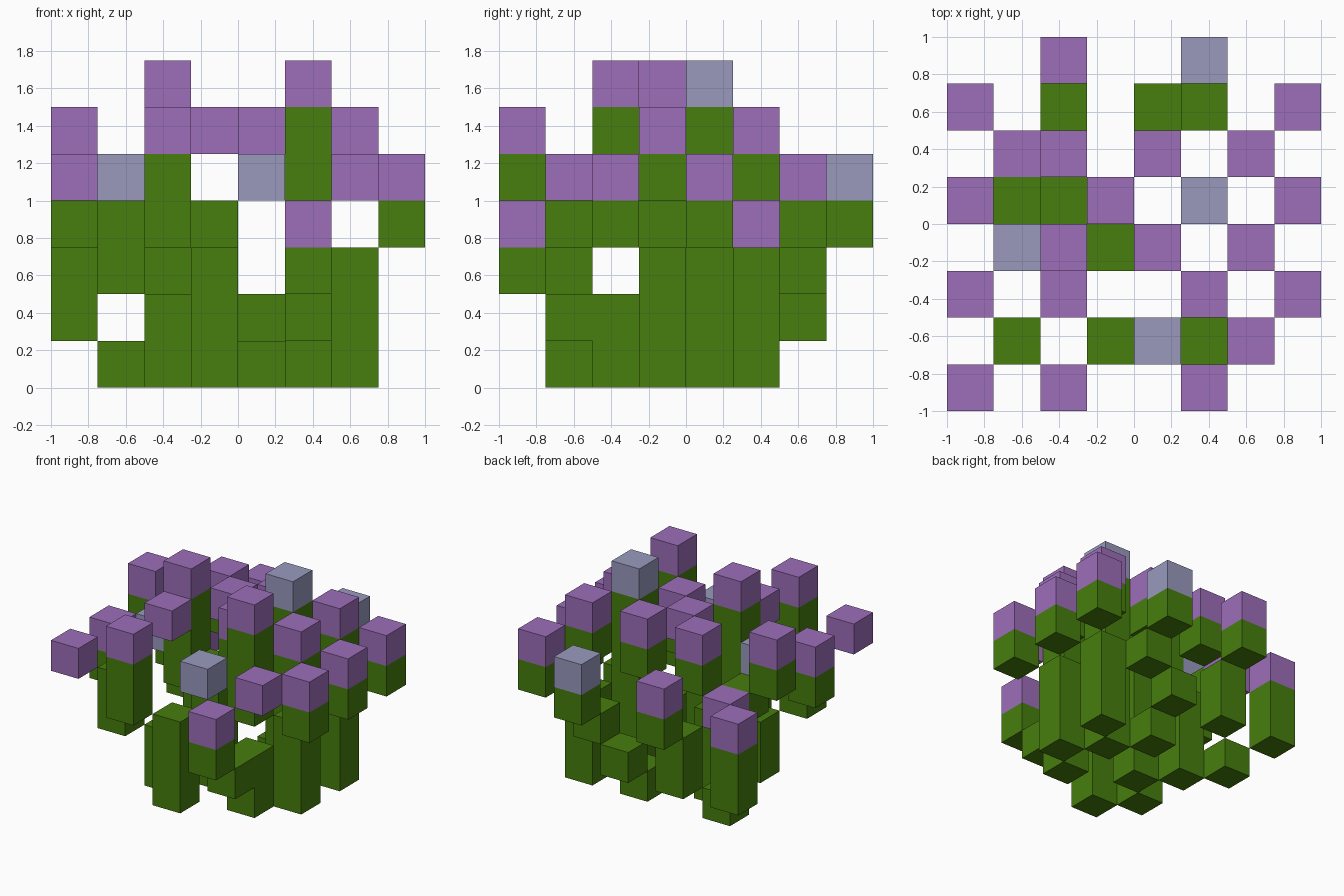
import bpy, bmesh
from mathutils import Matrix

cube = bpy.data.objects.get("Cube")
if cube:
    bpy.data.objects.remove(cube, do_unlink=True)

CELL = 0.25  # edge of one block


def material(name, rgb):
    mat = bpy.data.materials.new(name)
    mat.use_nodes = True
    mat.diffuse_color = (*rgb, 1)
    bsdf = next(n for n in mat.node_tree.nodes if n.type == 'BSDF_PRINCIPLED')
    bsdf.inputs["Base Color"].default_value = (*rgb, 1)
    bsdf.inputs["Roughness"].default_value = 0.9
    return mat


green = material("leaf_green", (0.063, 0.209, 0.0044))
purple = material("blossom_purple", (0.337, 0.156, 0.491))
pale = material("blossom_pale_blue", (0.319, 0.323, 0.515))


def columns(name, cols, mat):
    """One object of upright block columns: (column, row, lowest level, height)."""
    bm = bmesh.new()
    for i, j, k, n in cols:
        centre = Matrix.Translation((-1 + CELL * (i + 0.5),
                                     -1 + CELL * (j + 0.5),
                                     CELL * (k + n / 2)))
        size = Matrix.Diagonal((CELL, CELL, CELL * n, 1))
        bmesh.ops.create_cube(bm, size=1, matrix=centre @ size)
    mesh = bpy.data.meshes.new(name)
    bm.to_mesh(mesh)
    bm.free()
    mesh.materials.append(mat)
    obj = bpy.data.objects.new(name, mesh)
    bpy.context.collection.objects.link(obj)


# Stems that stand on the ground: column, row, height
ground = [(3, 1, 3), (2, 2, 2), (5, 2, 2), (3, 3, 4), (6, 3, 3),
          (2, 4, 3), (5, 4, 6), (1, 5, 1), (4, 5, 1), (6, 5, 3)]
columns("ground_stems", [(i, j, 0, n) for i, j, n in ground], green)

# Bare side branches: column, row, lowest level, height
columns("side_branches", [(1, 1, 2, 2), (5, 1, 1, 1), (1, 4, 3, 1),
                          (2, 6, 1, 2), (4, 6, 1, 1), (5, 6, 2, 1)], green)

# Blossoms: column, row, level, length of the stalk just below
purple_flowers = [(0, 0, 4, 0), (2, 0, 5, 2), (5, 0, 3, 1), (6, 1, 4, 0),
                  (0, 2, 4, 1), (2, 2, 5, 0), (5, 2, 6, 3), (7, 2, 4, 1),
                  (2, 3, 6, 3), (4, 3, 5, 1), (6, 3, 5, 1), (0, 4, 5, 1),
                  (3, 4, 5, 0), (7, 4, 4, 1), (1, 5, 3, 0), (2, 5, 5, 1),
                  (4, 5, 5, 1), (6, 5, 5, 1), (0, 6, 3, 2), (7, 6, 4, 1),
                  (2, 7, 4, 1)]
pale_flowers = [(4, 1, 4, 0), (1, 3, 4, 0), (5, 4, 6, 0), (5, 7, 4, 1)]

columns("purple_blossoms", [(i, j, k, 1) for i, j, k, _ in purple_flowers], purple)
columns("pale_blossoms", [(i, j, k, 1) for i, j, k, _ in pale_flowers], pale)
columns("flower_stalks", [(i, j, k - n, n)
                          for i, j, k, n in purple_flowers + pale_flowers if n], green)
